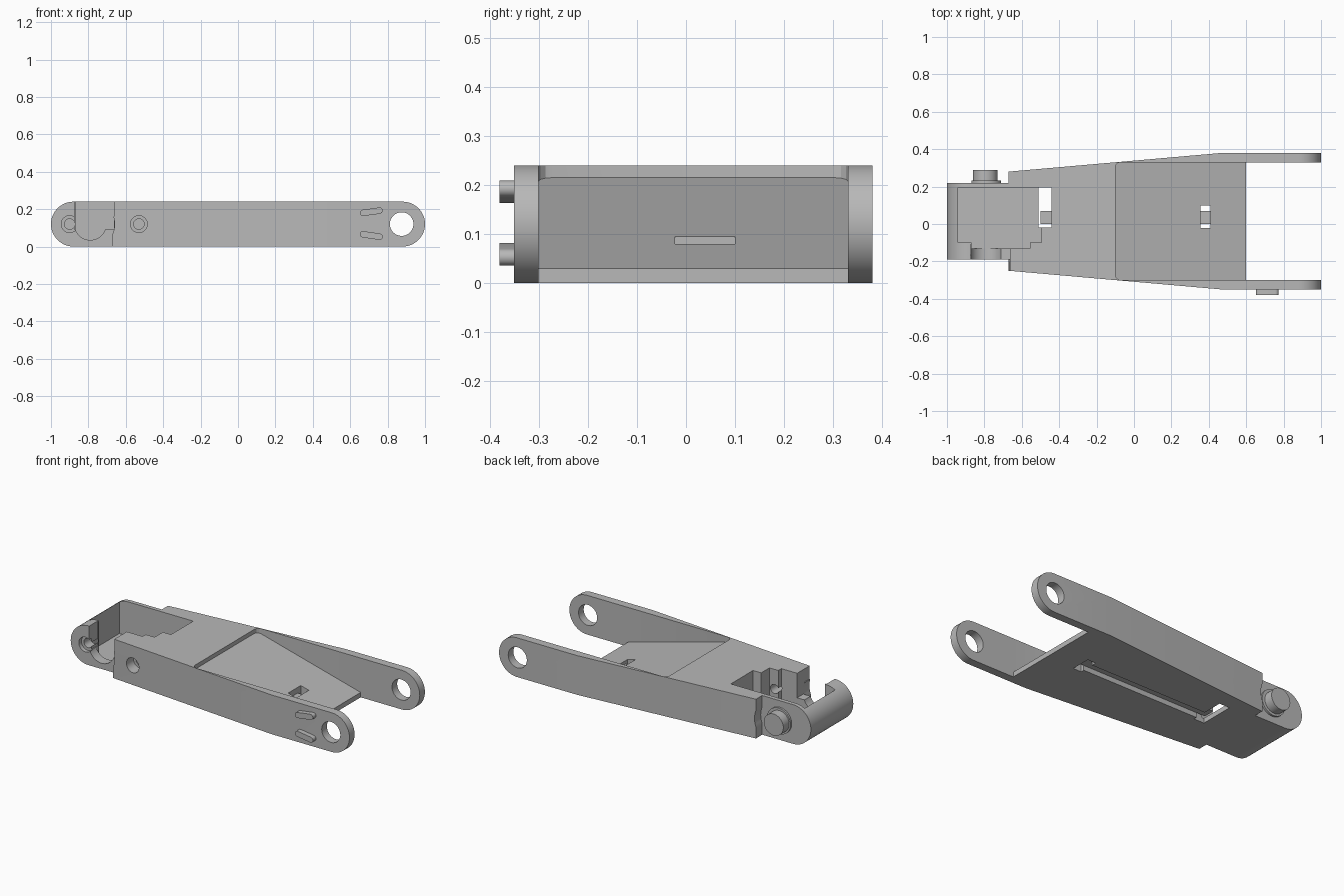
import bpy, bmesh, math
from mathutils import Matrix, Vector

cube = bpy.data.objects.get("Cube")
if cube:
    bpy.data.objects.remove(cube, do_unlink=True)

grey = bpy.data.materials.new("plain grey")
grey.use_nodes = True
GREY = (0.48, 0.48, 0.48, 1)
grey.diffuse_color = GREY
grey.node_tree.nodes["Principled BSDF"].inputs["Base Color"].default_value = GREY

H, R, MID = 0.24, 0.12, 0.12     # height, end radius, axis height


def make(name, bm):
    bmesh.ops.recalc_face_normals(bm, faces=bm.faces)
    mesh = bpy.data.meshes.new(name)
    bm.to_mesh(mesh)
    bm.free()
    mesh.materials.append(grey)
    obj = bpy.data.objects.new(name, mesh)
    bpy.context.collection.objects.link(obj)
    return obj


def prism(name, points, lo, hi, axis="z", chamfer=None):
    """Extrude a profile along z (points are x, y) or along y (points are x, z)."""
    bm = bmesh.new()
    place = (lambda a, b: (a, b, lo)) if axis == "z" else (lambda a, b: (a, lo, b))
    face = bm.faces.new([bm.verts.new(place(a, b)) for a, b in points])
    out = bmesh.ops.extrude_face_region(bm, geom=[face])
    step = Vector((0, 0, hi - lo)) if axis == "z" else Vector((0, hi - lo, 0))
    bmesh.ops.translate(bm, vec=step, verts=[v for v in out["geom"] if isinstance(v, bmesh.types.BMVert)])
    if chamfer:
        x, size = chamfer
        edges = [e for e in bm.edges if all(abs(v.co.x - x) < 1e-4 for v in e.verts)
                 and abs(e.verts[0].co.y - e.verts[1].co.y) < 1e-4]
        bmesh.ops.bevel(bm, geom=edges, offset=size, segments=3, profile=0.5, affect='EDGES')
    return make(name, bm)


def box(name, x, y, z):
    return prism(name, [(x[0], y[0]), (x[1], y[0]), (x[1], y[1]), (x[0], y[1])], z[0], z[1])


def stadium(x0, x1, z, r, n=24, tilt=0):
    """Rounded bar profile between two end centres."""
    pts = []
    for cx, start in ((x1, -math.pi / 2), (x0, math.pi / 2)):
        pts += [(cx + r * math.cos(start + math.pi * i / n),
                 z + r * math.sin(start + math.pi * i / n)) for i in range(n + 1)]
    mx = (x0 + x1) / 2
    c, s = math.cos(tilt), math.sin(tilt)
    return [(mx + (a - mx) * c - (b - z) * s, z + (a - mx) * s + (b - z) * c) for a, b in pts]


def rod(name, x, r, y0, y1, z=MID, n=48):
    ring = [(x + r * math.cos(math.tau * i / n), z + r * math.sin(math.tau * i / n)) for i in range(n)]
    return prism(name, ring, y0, y1, "y")


def combine(target, tool, operation='DIFFERENCE'):
    mod = target.modifiers.new(operation, 'BOOLEAN')
    mod.object, mod.operation, mod.solver = tool, operation, 'EXACT'
    bpy.context.view_layer.objects.active = target
    bpy.ops.object.modifier_apply(modifier=mod.name)
    bpy.data.objects.remove(tool, do_unlink=True)


# Tapered body with two fork arms and a narrow tail block
outline = [(-1.1, -.19), (-.67, -.19), (-.67, -.25), (.47, -.35), (1.1, -.35), (1.1, -.3), (.6, -.3),
           (.6, .33), (1.1, .33), (1.1, .38), (.47, .38), (-.67, .28), (-.67, .22), (-1.1, .22)]
body = prism("link_body", outline, -.05, H + .05)
combine(body, prism("round_ends", stadium(-1 + R, 1 - R, MID, R), -.5, .5, "y"), 'INTERSECT')

# Sloping floor between the arms
slope = [(-.1, .215), (.6, .03), (.7, .03), (.7, .4), (-.1, .4)]
combine(body, prism("slope_cutter", slope, -.3, .33, "y", chamfer=(-.1, .028)))

# Stepped pocket in the tail
for x, y in (((-.94, -.495), (-.1, .195)), ((-.87, -.555), (-.13, .195))):
    combine(body, box("pocket_cutter", x, y, (.03, .4)))

# Tie slots, joined underneath by a groove
for x, y in (((-.51, -.44), (-.02, .195)), ((.355, .41), (-.022, .1))):
    combine(body, box("slot_cutter", x, y, (-.1, .4)))
combine(body, box("groove_cutter", (-.46, .38), (0, .07), (-.1, .03)))

# Open shaft seat in the front wall of the tail
combine(body, rod("seat_cutter", -.79, .085, -.3, -.11))
combine(body, box("seat_top_cutter", (-.875, -.662), (-.26, -.11), (.16, .4)))
combine(body, box("seat_side_cutter", (-.875, -.662), (-.2, -.11), (.09, .4)))

# Clearance for the neighbouring arms
for y0, y1 in ((-.4, -.19), (.22, .4)):
    combine(body, rod("clearance_cutter", -.795, .135, y0, y1))

# Screw holes and arm bores
for x, y0 in ((-.9, -.3), (-.53, -.4)):
    combine(body, rod("screw_cutter", x, .028, y0, -.05))
    combine(body, rod("counterbore_cutter", x, .045, y0, -.165 if x < -.6 else -.19))
combine(body, rod("bore_cutter", .875, .063, -.6, .6))

parts = [body]

# Bars bridging the two slots
for name, x in (("rear_tie_bar", (-.5, -.44)), ("front_tie_bar", (.355, .41))):
    parts.append(box(name, x, (0, .07), (.03, .06)))

# Pivot peg with collar on the back of the tail
parts.append(rod("peg_collar", -.79, .08, .215, .232))
parts.append(rod("pivot_peg", -.795, .066, .215, .288))

# Two slanted stop ribs on the front arm
for name, z, tilt in (("upper_stop_rib", .186, .14), ("lower_stop_rib", .059, -.14)):
    parts.append(prism(name, stadium(.668, .757, z, .017, 8, tilt), -.38, -.34, "y"))

bpy.ops.object.select_all(action='DESELECT')
for part in parts:
    part.select_set(True)
bpy.context.view_layer.objects.active = body
bpy.ops.object.shade_smooth_by_angle(angle=math.radians(25))
